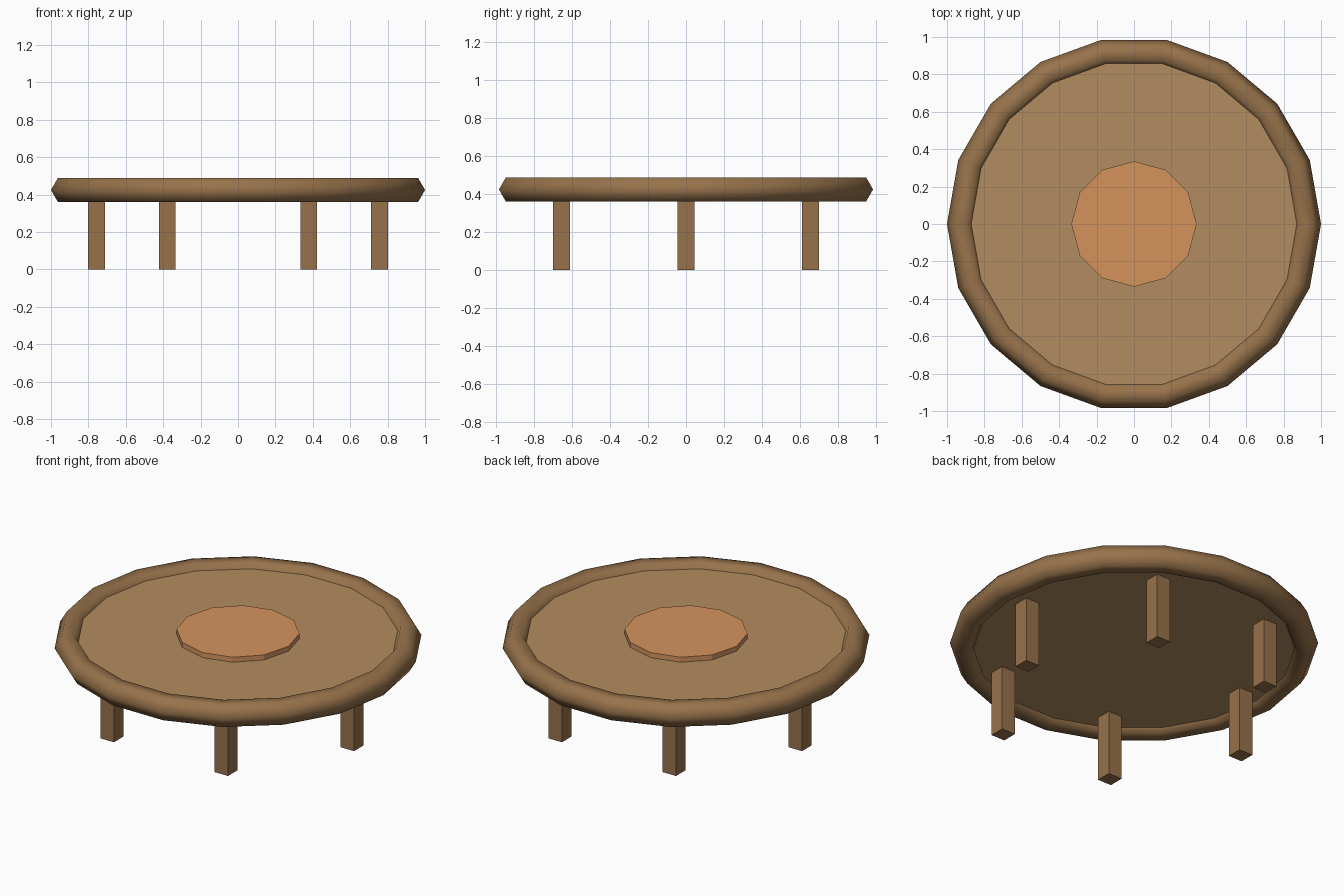
import bpy
from math import cos, sin, radians

if "Cube" in bpy.data.objects:
    bpy.data.objects.remove(bpy.data.objects["Cube"])


def material(name, rgb):
    m = bpy.data.materials.new(name)
    m.diffuse_color = (*rgb, 1.0)
    m.use_nodes = True
    m.node_tree.nodes["Principled BSDF"].inputs["Base Color"].default_value = m.diffuse_color
    return m


DARK = material("dark_wood", (0.31, 0.17, 0.07))
LIGHT = material("light_wood", (0.45, 0.265, 0.115))
ORANGE = material("orange_inlay", (0.66, 0.29, 0.11))


def finish(name, mat):
    ob = bpy.context.object
    ob.name = name
    ob.data.materials.append(mat)
    return ob


def disc(name, sides, radius, z0, z1, mat, turn=0.0):
    bpy.ops.mesh.primitive_cylinder_add(
        vertices=sides, radius=radius, depth=z1 - z0,
        location=(0, 0, (z0 + z1) / 2), rotation=(0, 0, radians(turn)))
    return finish(name, mat)


# Rounded rim: 18 sides around, hexagonal section, smooth
bpy.ops.mesh.primitive_torus_add(
    major_segments=18, minor_segments=6,
    major_radius=0.926, minor_radius=0.074, location=(0, 0, 0.425))
finish("rim", DARK)
bpy.ops.object.shade_smooth()

# Tabletop panel and raised centre inlay
disc("tabletop", 18, 0.90, 0.39, 0.457, LIGHT, turn=10)
disc("centre_inlay", 12, 0.335, 0.45, 0.487, ORANGE)

# Six square legs in a ring, all aligned to the axes
LEG_W, LEG_H = 0.09, 0.40
for i in range(6):
    a = radians(60 * i)
    bpy.ops.mesh.primitive_cube_add(
        size=1, location=(0.756 * cos(a), 0.756 * sin(a), LEG_H / 2))
    leg = finish(f"leg_{i + 1}", DARK)
    leg.scale = (LEG_W, LEG_W, LEG_H)
